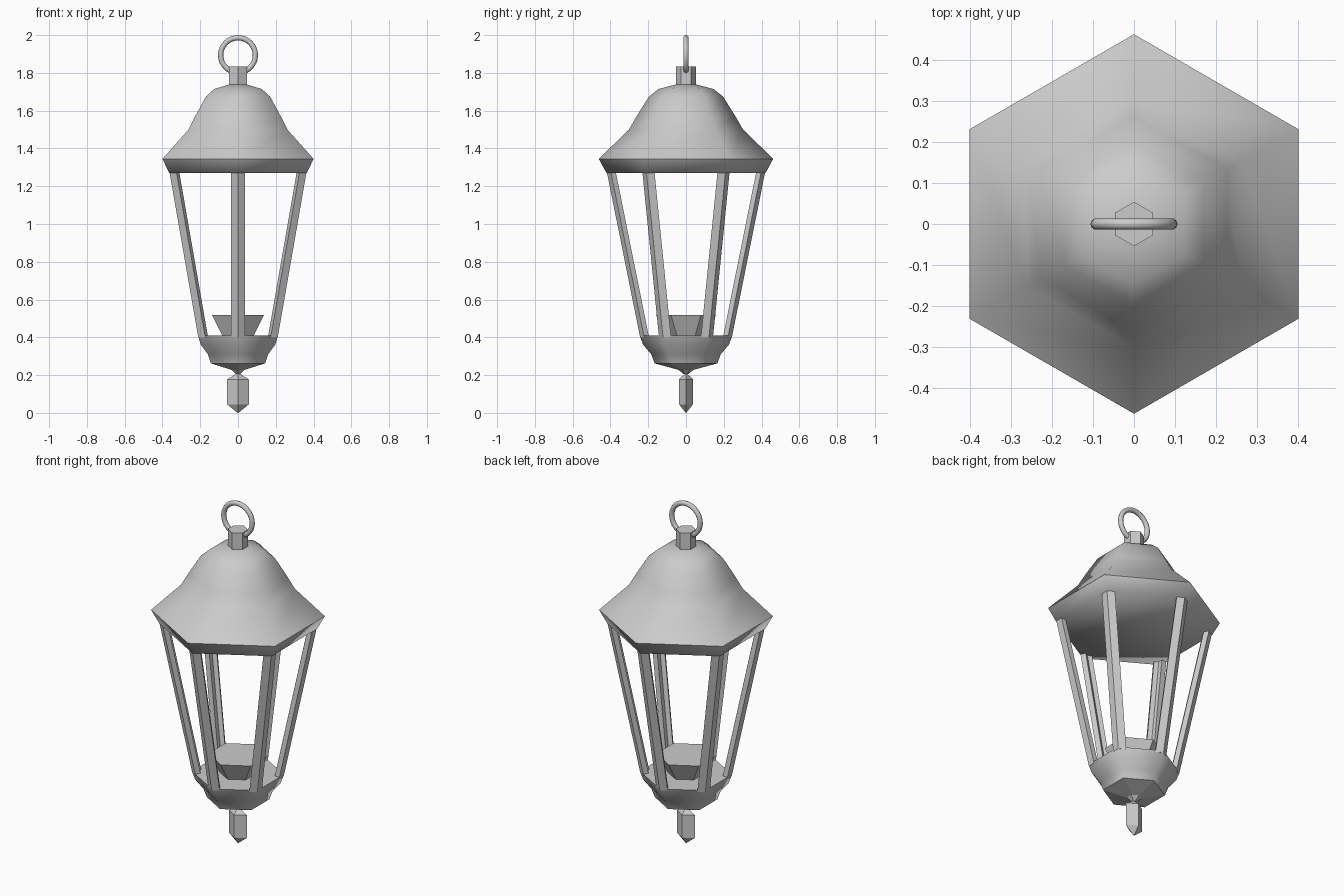
import bpy, bmesh, math

if "Cube" in bpy.data.objects:
    bpy.data.objects.remove(bpy.data.objects["Cube"])

metal = bpy.data.materials.new("grey metal")
metal.diffuse_color = (0.6, 0.6, 0.6, 1)
metal.use_nodes = True
metal.node_tree.nodes["Principled BSDF"].inputs["Base Color"].default_value = metal.diffuse_color


def finish(name, bm, smooth=None):
    bmesh.ops.recalc_face_normals(bm, faces=bm.faces)
    me = bpy.data.meshes.new(name)
    bm.to_mesh(me)
    bm.free()
    ob = bpy.data.objects.new(name, me)
    bpy.context.collection.objects.link(ob)
    me.materials.append(metal)
    if smooth:
        bpy.ops.object.select_all(action='DESELECT')
        bpy.context.view_layer.objects.active = ob
        ob.select_set(True)
        bpy.ops.object.shade_smooth_by_angle(angle=math.radians(smooth))
    return ob


def loft(bm, rings):
    """Skin a list of point rings and cap both ends."""
    loops = [[bm.verts.new(p) for p in r] for r in rings]
    for a, b in zip(loops, loops[1:]):
        for i in range(len(a)):
            j = (i + 1) % len(a)
            bm.faces.new((a[i], a[j], b[j], b[i]))
    bm.faces.new(loops[0][::-1])
    bm.faces.new(loops[-1])


def turned(name, profile, sides=6, sx=1, sy=1, smooth=None):
    """Faceted turning from (corner radius, height) pairs, corner facing front."""
    bm = bmesh.new()
    rings = []
    for r, z in profile:
        angles = [math.pi / 2 + 2 * math.pi * i / sides for i in range(sides)]
        rings.append([(sx * r * math.cos(a), sy * r * math.sin(a), z) for a in angles])
    loft(bm, rings)
    return finish(name, bm, smooth)


# Bell-shaped roof with its sloping rim
turned("roof", [(0.421, 1.27), (0.462, 1.345), (0.302, 1.5), (0.262, 1.57),
                (0.196, 1.675), (0.145, 1.715), (0.055, 1.738)], smooth=65)
turned("roof_neck", [(0.054, 1.73), (0.054, 1.835)])

# Hanging ring, standing in the xz plane
bm = bmesh.new()
N, M, R, r = 32, 10, 0.092, 0.014
grid = []
for i in range(N):
    a = 2 * math.pi * i / N
    row = []
    for k in range(M):
        b = 2 * math.pi * k / M
        d = R + r * math.cos(b)
        row.append(bm.verts.new((d * math.cos(a), r * math.sin(b), 1.894 + d * math.sin(a))))
    grid.append(row)
for i in range(N):
    for k in range(M):
        n, m = (i + 1) % N, (k + 1) % M
        bm.faces.new((grid[i][k], grid[n][k], grid[n][m], grid[i][m]))
finish("hanging_ring", bm, 60)

# Six leaning corner posts with a chevron cross-section
HALF, T = 0.037, 0.03
for n in range(6):
    a = math.pi / 2 + n * math.pi / 3
    ca, sa = math.cos(a), math.sin(a)
    rings = []
    for rad, z in ((0.243, 0.40), (0.419, 1.275)):
        tip = rad - HALF * math.tan(math.pi / 6)
        inner = tip - T * math.cos(math.pi / 6)
        section = [(rad, 0), (tip, HALF), (inner, HALF - T / 2),
                   (rad - T / math.cos(math.pi / 6), 0), (inner, T / 2 - HALF), (tip, -HALF)]
        rings.append([(u * ca - v * sa, u * sa + v * ca, z) for u, v in section])
    bm = bmesh.new()
    loft(bm, rings)
    finish("corner_post_%d" % (n + 1), bm)

# Base bowl, its pointed underside and the candle cup
turned("base_bowl", [(0.166, 0.262), (0.184, 0.31), (0.228, 0.362), (0.245, 0.41)], smooth=65)
turned("base_underside", [(0.012, 0.205), (0.04, 0.228), (0.166, 0.262)])
turned("candle_cup", [(0.094, 0.405), (0.158, 0.517)])

# Flattened crystal drop
turned("crystal_drop", [(0.002, 0.0), (0.057, 0.045), (0.057, 0.178), (0.01, 0.207)],
       sides=4, sy=0.64)
